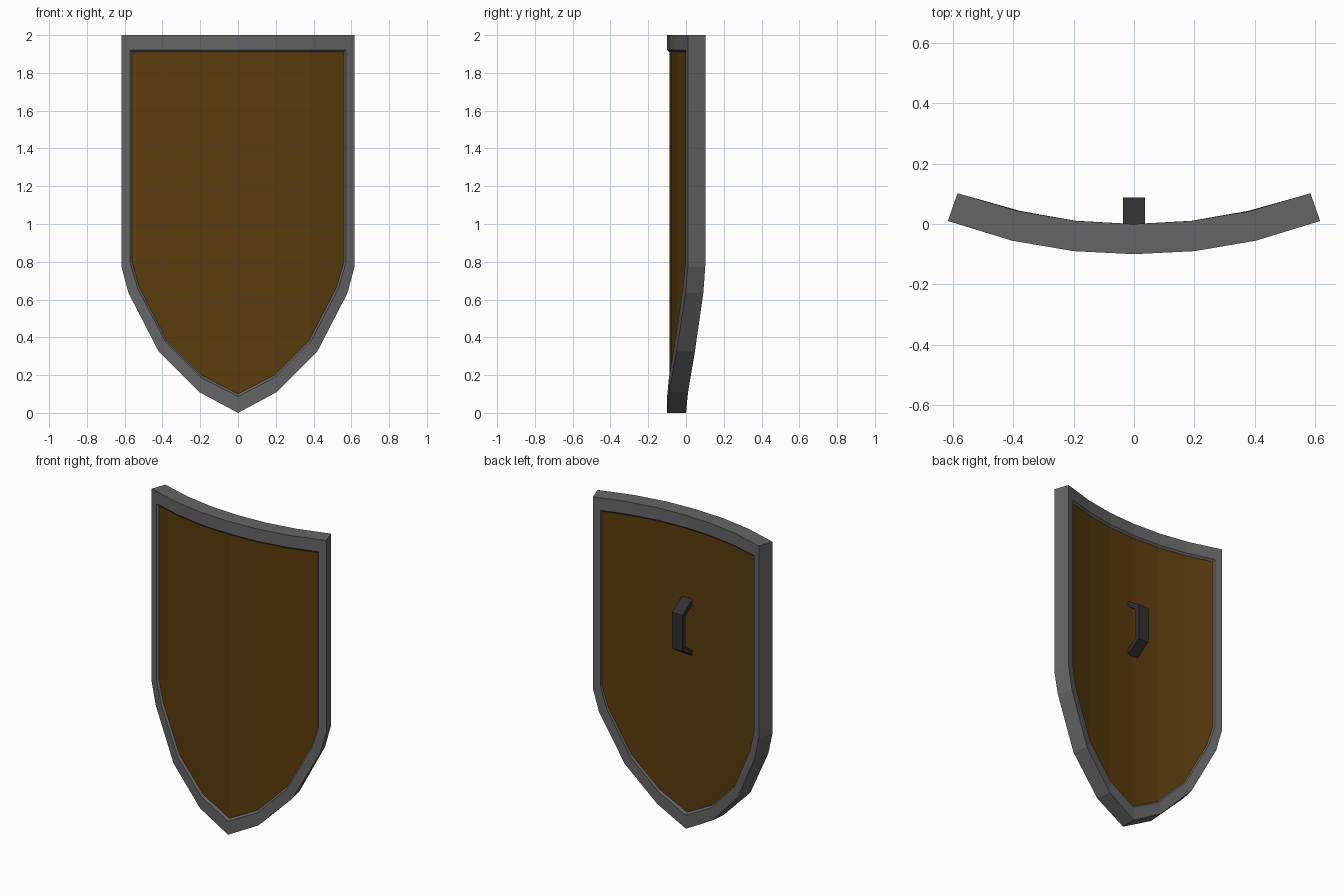
import bpy, bmesh

if "Cube" in bpy.data.objects:
    bpy.data.objects.remove(bpy.data.objects["Cube"])

# curved body: (front x, front y, back x, back y) on the right half
BEND = [(0, -.1, 0, 0), (.2, -.09, .19, .01), (.405, -.055, .385, .043), (.617, .01, .585, .102)]
# right half outline: (outer x, outer z, inner x, inner z)
HALF = [(0, 2, 0, 1.91), (.2, 2, .195, 1.91), (.405, 2, .38, 1.91), (.617, 2, .565, 1.91),
        (.617, .775, .565, .8), (.58, .635, .525, .665), (.42, .325, .38, .385),
        (.205, .11, .195, .2), (0, 0, 0, .1)]


def bend(u, z, d):
    """Point at width u and height z, d = 0 on the front and 1 on the back."""
    a = abs(u)
    for p, q in zip(BEND, BEND[1:]):
        if a <= q[0] + 1e-6:
            break
    t = (a - p[0]) / (q[0] - p[0])
    fx, fy, bx, by = [m + (n - m) * t for m, n in zip(p, q)]
    x = fx + (bx - fx) * d
    return (-x if u < 0 else x, fy + (by - fy) * d, z)


def make(name, verts, faces, color):
    bm = bmesh.new()
    vs = [bm.verts.new(v) for v in verts]
    for f in faces:
        bm.faces.new([vs[i] for i in f])
    bmesh.ops.remove_doubles(bm, verts=bm.verts, dist=1e-5)
    bmesh.ops.recalc_face_normals(bm, faces=bm.faces)
    me = bpy.data.meshes.new(name)
    bm.to_mesh(me)
    bm.free()
    mat = bpy.data.materials.new(name + "_color")
    mat.diffuse_color = (*color, 1)
    mat.use_nodes = True
    mat.node_tree.nodes["Principled BSDF"].inputs["Base Color"].default_value = mat.diffuse_color
    me.materials.append(mat)
    ob = bpy.data.objects.new(name, me)
    bpy.context.collection.objects.link(ob)


def ring_faces(n, k):
    """Quads joining n cross-sections of k points in a closed loop."""
    return [(i * k + j, i * k + (j + 1) % k, (i + 1) % n * k + (j + 1) % k, (i + 1) % n * k + j)
            for i in range(n) for j in range(k)]


# metal rim with a small bevelled lip on both sides
stations = HALF + [(-a, b, -c, d) for a, b, c, d in HALF[-2:0:-1]]
rim = []
for ox, oz, ix, iz in stations:
    lx, lz = ix + (ox - ix) * .13, iz + (oz - iz) * .13
    rim += [bend(ox, oz, 0), bend(ox, oz, 1), bend(lx, lz, 1),
            bend(ix, iz, .88), bend(ix, iz, .12), bend(lx, lz, 0)]
make("rim", rim, ring_faces(len(stations), 6), (.13, .13, .13))

# recessed wooden panel, one box section per column
low = [(s[2], s[3]) for s in HALF[4:]]
cols = [(-x, z) for x, z in low] + low[-2::-1]
panel = []
for x, z in cols:
    panel += [bend(x, z, .12), bend(x, 1.91, .12), bend(x, 1.91, .88), bend(x, z, .88)]
n = len(cols)
faces = ring_faces(n, 4)[:-4] + [(0, 1, 2, 3), tuple(4 * (n - 1) + j for j in range(4))]
make("panel", panel, faces, (.105, .046, .004))

# hand grip: open trapezoid bracket on the back
W, Z = .037, 1.29
outer = [(-.012, -.18), (.088, -.115), (.088, .115), (-.012, .18)]
inner = [(-.012, -.145), (.06, -.095), (.06, .095), (-.012, .145)]
grip = []
for (y, z), (yi, zi) in zip(outer, inner):
    grip += [(-W, y, Z + z), (W, y, Z + z), (W, yi, Z + zi), (-W, yi, Z + zi)]
make("grip", grip, ring_faces(4, 4)[:-4] + [(0, 1, 2, 3), (12, 13, 14, 15)], (.03, .03, .03))
